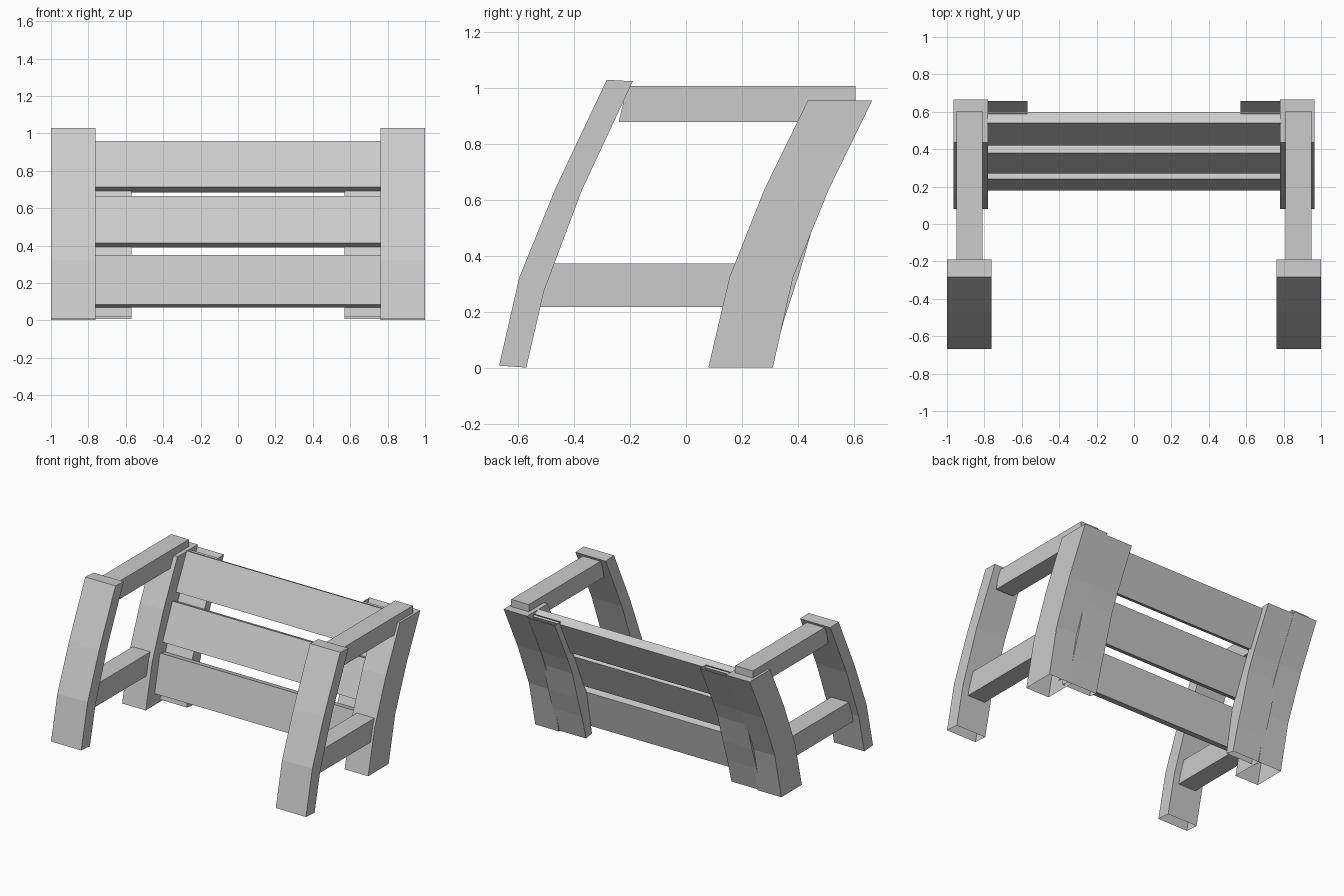
import bpy, bmesh

if "Cube" in bpy.data.objects:
    bpy.data.objects.remove(bpy.data.objects["Cube"])


def prism(name, profile, x0, x1, open_edges=(), mirror=True):
    """Extrude a (y, z) profile along x; listed profile edges stay uncapped."""
    bm = bmesh.new()
    a = [bm.verts.new((x0, y, z)) for y, z in profile]
    b = [bm.verts.new((x1, y, z)) for y, z in profile]
    n = len(profile)
    bm.faces.new(a)
    bm.faces.new(b)
    for i in range(n):
        if i not in open_edges:
            j = (i + 1) % n
            bm.faces.new((a[i], a[j], b[j], b[i]))
    bmesh.ops.recalc_face_normals(bm, faces=bm.faces)
    mesh = bpy.data.meshes.new(name)
    bm.to_mesh(mesh)
    bm.free()
    ob = bpy.data.objects.new(name, mesh)
    bpy.context.collection.objects.link(ob)
    if mirror:
        ob.modifiers.new("Mirror", 'MIRROR')
    return ob


# Curved front legs, hollow at the foot
prism("front_leg", [(-0.57, 0.003), (-0.667, 0.01), (-0.595, 0.325), (-0.465, 0.645),
                    (-0.283, 1.03), (-0.19, 1.025), (-0.372, 0.635), (-0.507, 0.275)],
      0.763, 1.0, open_edges=(0,))

# Curved back posts, hollow at the foot
prism("back_post", [(0.31, 0.004), (0.08, 0.004), (0.155, 0.325), (0.28, 0.64),
                    (0.435, 0.957), (0.665, 0.957), (0.51, 0.64), (0.382, 0.325)],
      0.78, 0.965, open_edges=(0,))

# Side rails: armrest and lower rail
for name, y0, y1, z0, z1 in (("arm_rail", -0.24, 0.605, 0.88, 1.008),
                             ("lower_rail", -0.53, 0.22, 0.22, 0.375)):
    prism(name, [(y0, z0), (y1, z0), (y1, z1), (y0 + (0.06 if z0 < 0.5 else 0.03), z1)],
          0.81, 0.948)

# Bent backing straps behind the slats, open at both ends
prism("backing_strap", [(0.305, 0.008), (0.24, 0.02), (0.30, 0.335), (0.44, 0.645),
                        (0.592, 0.945), (0.658, 0.945), (0.51, 0.645), (0.46, 0.53),
                        (0.403, 0.335), (0.352, 0.18)],
      0.57, 0.80, open_edges=(0, 4))

# Three tilted slats: front bottom, front top, thickness offset
slats = [((0.18, 0.085), (0.24, 0.35), (0.06, -0.015)),
         ((0.27, 0.415), (0.38, 0.665), (0.06, -0.025)),
         ((0.42, 0.713), (0.54, 0.96), (0.06, -0.03))]
for (yb, zb), (yt, zt), (dy, dz) in slats:
    prism("slat", [(yb, zb), (yt, zt), (yt + dy, zt + dz), (yb + dy, zb + dz)],
          -0.785, 0.785, mirror=False)
